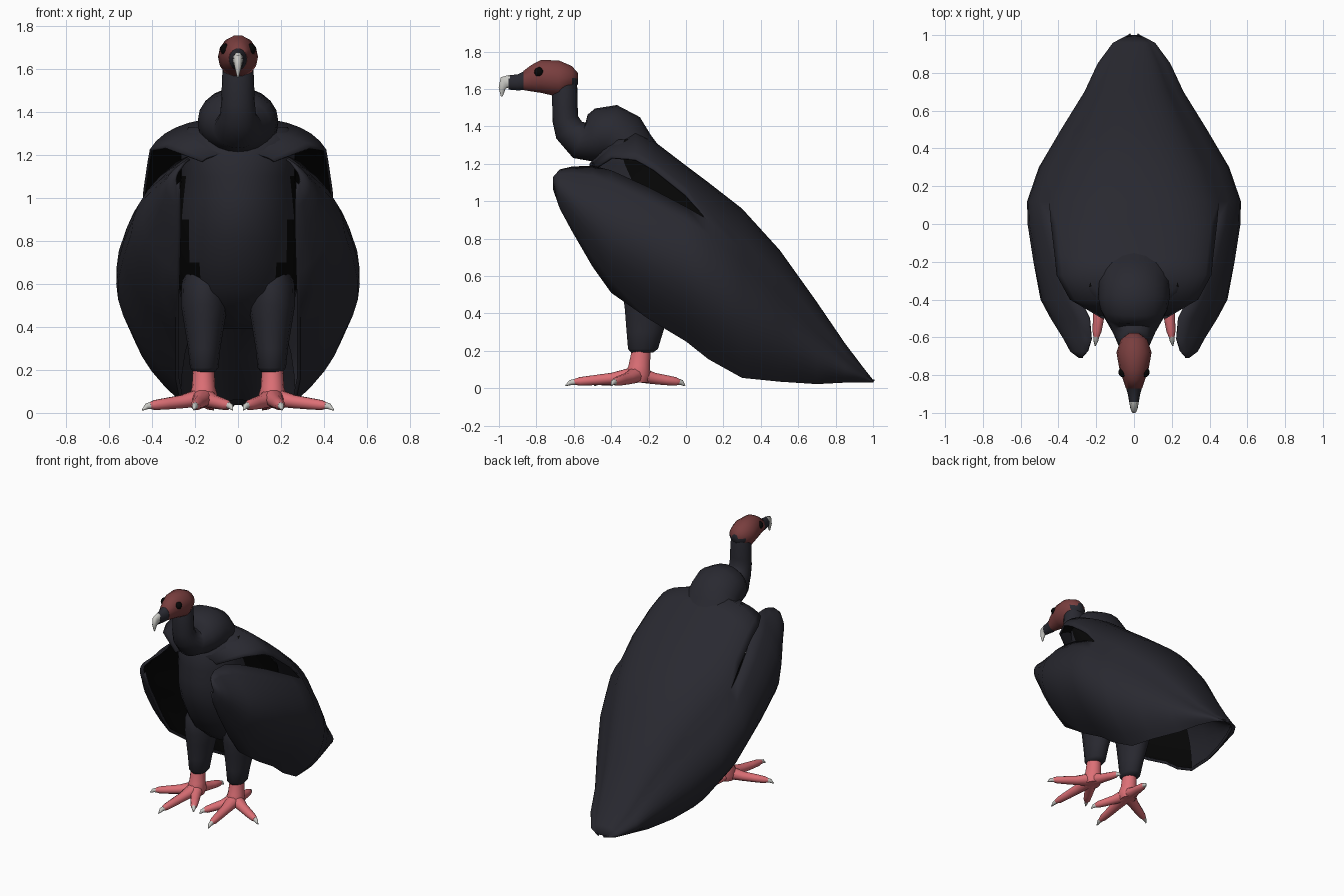
import bpy, bmesh, math
from mathutils import Vector

if "Cube" in bpy.data.objects:
    bpy.data.objects.remove(bpy.data.objects["Cube"])


def mat(name, rgb):
    m = bpy.data.materials.new(name)
    m.diffuse_color = (*rgb, 1)
    m.use_nodes = True
    m.node_tree.nodes["Principled BSDF"].inputs["Base Color"].default_value = m.diffuse_color
    return m


CHAR = mat("charcoal feathers", (0.022, 0.022, 0.03))
BLACK = mat("black", (0.002, 0.002, 0.002))
RED = mat("dull red skin", (0.19, 0.048, 0.048))
PINK = mat("pink skin", (0.72, 0.16, 0.18))
PALE = mat("pale horn", (0.58, 0.58, 0.55))


def finish(name, bm, mats, mirror=False, recalc=True, rule=None):
    if recalc:
        bmesh.ops.recalc_face_normals(bm, faces=bm.faces)
    if rule:
        for f in bm.faces:
            f.material_index = rule(f.calc_center_median())
    me = bpy.data.meshes.new(name)
    bm.to_mesh(me)
    bm.free()
    ob = bpy.data.objects.new(name, me)
    bpy.context.collection.objects.link(ob)
    for m in mats:
        me.materials.append(m)
    bpy.ops.object.select_all(action='DESELECT')
    ob.select_set(True)
    bpy.context.view_layer.objects.active = ob
    bpy.ops.object.shade_smooth_by_angle(angle=math.radians(60))
    if mirror:
        ob.modifiers.new("mirror", 'MIRROR').merge_threshold = 0.002
    return ob


def tube(name, path, mats, side=(1, 0, 0), n=14, mirror=False, tangent=None, rule=None):
    """Loft ellipses (x, y, z, side radius, other radius) along a path."""
    bm = bmesh.new()
    pts = [Vector(p[:3]) for p in path]
    s = Vector(side).normalized()
    rings = []
    for i, p in enumerate(path):
        t = Vector(tangent) if tangent else pts[min(i + 1, len(pts) - 1)] - pts[max(i - 1, 0)]
        up = s.cross(t).normalized()
        rings.append([bm.verts.new(pts[i] + s * p[3] * math.cos(a) + up * p[4] * math.sin(a))
                      for a in [2 * math.pi * k / n for k in range(n)]])
    for a, b in zip(rings, rings[1:]):
        for k in range(n):
            bm.faces.new((a[k], a[(k + 1) % n], b[(k + 1) % n], b[k]))
    bm.faces.new(rings[0])
    bm.faces.new(rings[-1])
    return finish(name, bm, mats, mirror, rule=rule)


def bezier(y, a, c, b, n):
    return [Vector(((1 - t) ** 2 * a[0] + 2 * t * (1 - t) * c[0] + t * t * b[0], y,
                    (1 - t) ** 2 * a[1] + 2 * t * (1 - t) * c[1] + t * t * b[1]))
            for t in [k / n for k in range(n + 1)]]


def add_grid(bm, rows, index):
    vs = [[bm.verts.new(p) for p in r] for r in rows]
    for a, b in zip(vs, vs[1:]):
        for j in range(len(a) - 1):
            f = bm.faces.new((a[j], a[j + 1], b[j + 1], b[j]))
            f.material_index = index(f.calc_center_median())


# Folded wings and back: one shell, split by a slit ahead of y = 0.12
# y, top edge x z, bulge x, bottom edge x z
wing = [(-.71, .28, 1.13, .30, .285, 1.06), (-.675, .25, 1.17, .41, .28, .96),
        (-.61, .23, 1.185, .49, .28, .84), (-.5, .24, 1.19, .62, .285, .65),
        (-.4, .29, 1.165, .70, .29, .51), (-.2, .37, 1.075, .735, .29, .37),
        (0, .43, .97, .755, .29, .25), (.12, .45, .90, .745, .29, .155),
        (.3, .40, .74, .66, .27, .055), (.5, .30, .55, .50, .24, .035),
        (.7, .20, .33, .335, .18, .022), (.85, .14, .17, .25, .13, .03),
        (.96, .085, .075, .14, .08, .03), (1.0, .03, .042, .04, .02, .03)]
# y, ridge z, edge x z for the shoulders
back = [(-.5, 1.21, .17, 1.17), (-.4, 1.31, .34, 1.235), (-.27, 1.375, .41, 1.225),
        (-.17, 1.32, .42, 1.17), (0, 1.19, .44, 1.035)]
ridge = [1.1, .96, .74, .46, .24, .095, .045]
back += [(w[0], z, w[1], w[2]) for w, z in zip(wing[7:], ridge)]

bm = bmesh.new()
rows = []
for y, tx, tz, cx, bx, bz in wing:
    r = bezier(y, (tx, tz), (cx, (tz + bz) / 2), (bx, bz), 10)
    r.append(Vector((bx - min(.015, bx * .3), y, bz + .012)))
    rows.append(r)
add_grid(bm, rows, lambda c: 0 if c.y < .42 else 2)
add_grid(bm, [bezier(y, (0, zt), (x * .78, zt), (x, z), 7) for y, zt, x, z in back],
         lambda c: 0 if c.y < .12 and c.x > .27 else 2)
bmesh.ops.remove_doubles(bm, verts=bm.verts, dist=0.0005)
cloak = finish("wings_and_back", bm, [CHAR, BLACK, CHAR, CHAR], mirror=True, recalc=False)
sol = cloak.modifiers.new("thickness", 'SOLIDIFY')
sol.thickness = 0.012
sol.offset = -1
sol.material_offset = 1

# Hollow underside of the tail
bm = bmesh.new()
under = [(y, bx, bz, zt) for (y, _, _, _, bx, bz), zt in zip(wing[8:13], (.56, .43, .27, .14, .06))]
add_grid(bm, [bezier(y, (bx, bz), (bx * .95, zt), (0, zt), 8) for y, bx, bz, zt in under], lambda c: 0)
finish("tail_underside", bm, [CHAR], mirror=True, recalc=False)

# Torso inside the wings, black on the flanks
torso = [(.39, .1, .12, .12), (.42, .07, .19, .21), (.48, .03, .25, .29), (.57, -.02, .275, .35),
         (.7, -.06, .287, .39), (.8, -.09, .292, .41), (.9, -.115, .29, .415), (1.0, -.165, .28, .37),
         (1.1, -.215, .268, .31), (1.2, -.275, .27, .24), (1.27, -.31, .28, .16), (1.33, -.31, .23, .09)]
tube("torso", [(0, y, z, rx, ry) for z, y, rx, ry in torso], [CHAR, BLACK], n=28, tangent=(0, 0, 1),
     rule=lambda c: int(c.y > -.33 and abs(c.x) > .19 and c.z > .6))

# Neck and ruff
neck = [(-.645, 1.66, .06, .055), (-.648, 1.6, .072, .068), (-.647, 1.5, .076, .068),
        (-.645, 1.44, .078, .07), (-.625, 1.38, .085, .082), (-.57, 1.325, .115, .1),
        (-.5, 1.335, .155, .13), (-.45, 1.35, .178, .15), (-.4, 1.36, .187, .157),
        (-.35, 1.33, .187, .158), (-.29, 1.265, .2, .135), (-.22, 1.18, .21, .13), (-.1, 1.05, .2, .1)]
tube("neck_and_ruff", [(0, *p) for p in neck], [CHAR], n=20)

# Head and beak, along y
Y = (0, 1, 0)
head = [(-.577, 1.655, .025, .03), (-.61, 1.66, .07, .064), (-.68, 1.655, .093, .1),
        (-.775, 1.667, .076, .09), (-.825, 1.658, .058, .073), (-.87, 1.645, .043, .052)]
tube("head", [(0, *p) for p in head], [RED, CHAR], tangent=Y,
     rule=lambda c: int(c.y > -.6 and c.z < 1.66))
cere = [(-.865, 1.645, .043, .052), (-.9, 1.635, .033, .044), (-.95, 1.635, .024, .039)]
tube("beak_base", [(0, *p) for p in cere], [CHAR], tangent=Y)
hook = [(-.94, 1.637, .025, .041), (-.97, 1.635, .021, .036), (-.983, 1.605, .015, .02),
        (-.985, 1.56, .004, .005)]
tube("beak_hook", [(0, *p) for p in hook], [PALE], n=10)

# Eyes
bm = bmesh.new()
bmesh.ops.create_uvsphere(bm, u_segments=12, v_segments=8, radius=.027)
bmesh.ops.translate(bm, verts=bm.verts, vec=(.056, -.785, 1.69))
finish("eye", bm, [BLACK], mirror=True)

# Feathered legs and bare ankles
thigh = [(.19, -.235, .05, .06), (.21, -.23, .066, .082), (.3, -.22, .075, .1),
         (.42, -.205, .095, .125), (.5, -.195, .108, .145), (.6, -.18, .105, .16), (.78, -.14, .05, .1)]
tube("leg", [(.157, y, z, rx, ry) for z, y, rx, ry in thigh], [CHAR], mirror=True, tangent=(0, 0, 1))
ankle = [(.03, -.26, .05, .06), (.07, -.26, .068, .072), (.12, -.25, .054, .059), (.2, -.24, .05, .052)]
tube("ankle", [(.16, y, z, rx, ry) for z, y, rx, ry in ankle], [PINK], mirror=True, tangent=(0, 0, 1))

# Toes and claws
root = Vector((.16, -.26, .068))
for name, tip in (("middle", (.205, -.645)), ("outer", (.445, -.40)),
                  ("inner", (.025, -.49)), ("rear", (.115, -.005))):
    end = Vector((*tip, .014))
    side = (end - root).cross(Vector((0, 0, 1)))

    def at(t, z, ra, rb):
        p = root.lerp(end, t)
        return (p.x, p.y, z, ra, rb)
    tube(name + "_toe", [at(0, .075, .055, .045), at(.35, .052, .035, .032), at(.6, .043, .03, .028),
                         at(.8, .036, .024, .024), at(.88, .034, .015, .015)],
         [PINK], side=side, n=10, mirror=True)
    tube(name + "_claw", [at(.84, .035, .017, .018), at(.93, .03, .013, .014), at(1, .013, .003, .003)],
         [PALE], side=side, n=8, mirror=True)
